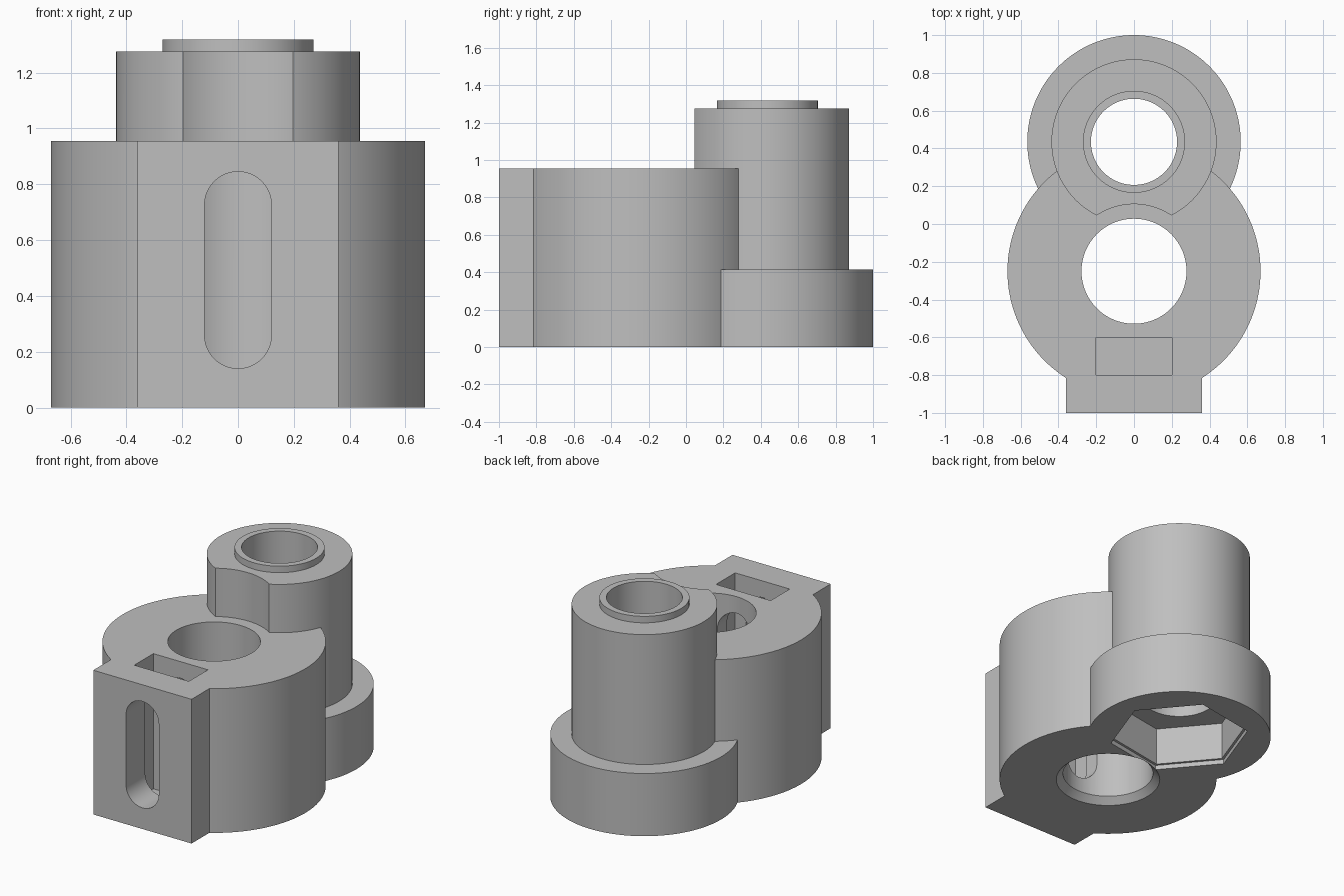
import bpy, bmesh, math
from mathutils import Matrix

if "Cube" in bpy.data.objects:
    bpy.data.objects.remove(bpy.data.objects["Cube"])

HOLE_Y, TOWER_Y = -0.25, 0.435
TOP = 0.955

grey = bpy.data.materials.new("grey plastic")
grey.diffuse_color = (0.52, 0.52, 0.52, 1)
grey.use_nodes = True
grey.node_tree.nodes["Principled BSDF"].inputs["Base Color"].default_value = grey.diffuse_color


def finish(name, bm):
    bmesh.ops.recalc_face_normals(bm, faces=bm.faces)
    me = bpy.data.meshes.new(name)
    bm.to_mesh(me)
    bm.free()
    me.materials.append(grey)
    ob = bpy.data.objects.new(name, me)
    bpy.context.collection.objects.link(ob)
    return ob


def cone(name, y, r0, r1, z0, z1, sides=128, turn=0.0):
    """Upright cylinder, cone or regular prism."""
    bm = bmesh.new()
    def ring(r, z):
        return [bm.verts.new((r * math.cos(turn + math.tau * i / sides),
                              y + r * math.sin(turn + math.tau * i / sides), z))
                for i in range(sides)]
    a, b = ring(r0, z0), ring(r1, z1)
    bm.faces.new(a)
    bm.faces.new(b)
    for i in range(sides):
        j = (i + 1) % sides
        bm.faces.new((a[i], a[j], b[j], b[i]))
    return finish(name, bm)


def cyl(name, y, r, z0, z1, sides=128, turn=0.0):
    return cone(name, y, r, r, z0, z1, sides, turn)


def box(name, hx, y0, y1, z0, z1):
    bm = bmesh.new()
    bmesh.ops.create_cube(bm, size=1, matrix=Matrix.Translation((0, (y0 + y1) / 2, (z0 + z1) / 2))
                          @ Matrix.Diagonal((2 * hx, y1 - y0, z1 - z0, 1)))
    return finish(name, bm)


def slot(name, r, zlow, zhigh, y0, y1, n=24):
    """Upright rounded slot running along y."""
    pts = [(r * math.cos(math.pi * i / n), zhigh + r * math.sin(math.pi * i / n)) for i in range(n + 1)]
    pts += [(-x, zlow + zhigh - z) for x, z in pts]
    bm = bmesh.new()
    f = bm.faces.new([bm.verts.new((x, y0, z)) for x, z in pts])
    ext = bmesh.ops.extrude_face_region(bm, geom=[f], use_keep_orig=True)["geom"]
    bmesh.ops.translate(bm, vec=(0, y1 - y0, 0), verts=[v for v in ext if isinstance(v, bmesh.types.BMVert)])
    return finish(name, bm)


def combine(target, other, operation):
    mod = target.modifiers.new("cut", 'BOOLEAN')
    mod.operation, mod.object, mod.solver = operation, other, 'EXACT'
    bpy.context.view_layer.objects.active = target
    bpy.ops.object.modifier_apply(modifier=mod.name)
    bpy.data.objects.remove(other)


# Tower with its front scooped out above the clamp, and the raised rim on top
tower = cyl("tower", TOWER_Y, 0.437, 0.2, 1.275)
combine(tower, cyl("scoop", HOLE_Y, 0.355, TOP, 1.5), 'DIFFERENCE')
combine(tower, cyl("rim", TOWER_Y, 0.27, 1.1, 1.318), 'UNION')

# Clamp barrel, front block and rear flange
body = cyl("clamp_body", HOLE_Y, 0.67, 0, TOP)
combine(body, box("front_block", 0.36, -1, -0.6, 0, TOP), 'UNION')
combine(body, cyl("flange", TOWER_Y, 0.565, 0, 0.415), 'UNION')
combine(body, tower, 'UNION')

# Shaft hole with bottom chamfer, screw slot, nut pocket, tower bore, stepped hex socket
for cutter in (
    cyl("shaft_hole", HOLE_Y, 0.278, -0.1, 1.2),
    cone("hole_chamfer", HOLE_Y, 0.33, 0.268, -0.01, 0.052),
    slot("screw_slot", 0.12, 0.26, 0.725, -1.1, -0.35),
    box("nut_pocket", 0.2, -0.8, -0.6, 0.06, 1.1),
    cyl("tower_bore", TOWER_Y, 0.228, -0.1, 1.5),
    cyl("hex_socket", TOWER_Y, 0.41, -0.1, 0.28, 6, math.radians(10)),
    cyl("hex_step", TOWER_Y, 0.428, -0.1, 0.03, 6, math.radians(10)),
):
    combine(body, cutter, 'DIFFERENCE')

# Smooth round walls, sharp edges
bpy.ops.object.select_all(action='DESELECT')
body.select_set(True)
bpy.context.view_layer.objects.active = body
bpy.ops.object.shade_smooth_by_angle(angle=math.radians(25))
